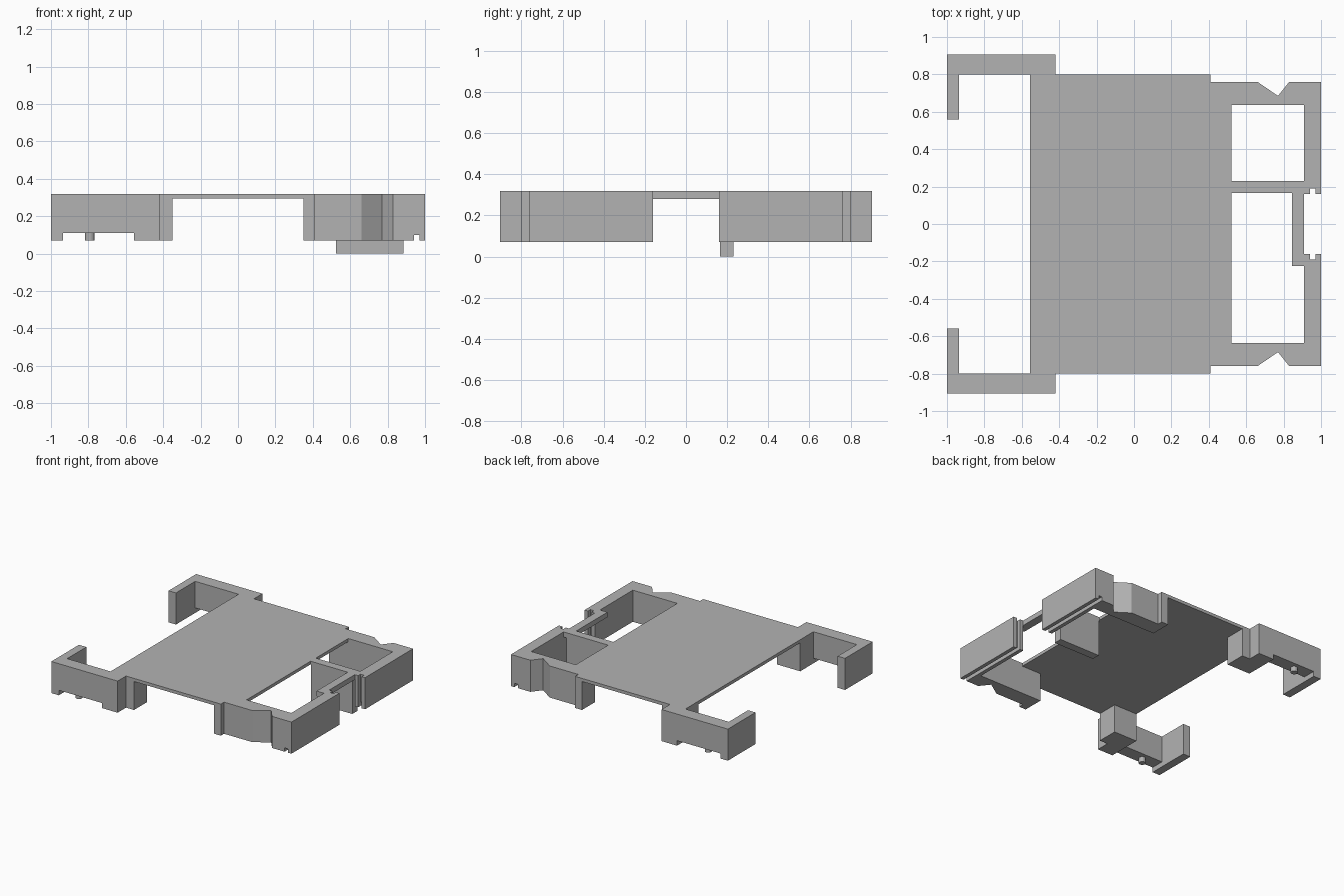
import bpy, bmesh, math

cube = bpy.data.objects.get("Cube")
if cube:
    bpy.data.objects.remove(cube, do_unlink=True)

grey = bpy.data.materials.new("plain grey")
grey.use_nodes = True
GREY = (0.45, 0.45, 0.45, 1)
grey.diffuse_color = GREY
grey.node_tree.nodes["Principled BSDF"].inputs["Base Color"].default_value = GREY

TOP, FOOT = 0.32, 0.07


def prism(name, outline, z0, z1, side=1):
    """Extrude an outline in x and y from z0 to z1; side -1 mirrors it in y."""
    bm = bmesh.new()
    face = bm.faces.new([bm.verts.new((x, y * side, z0)) for x, y in outline])
    new = bmesh.ops.extrude_face_region(bm, geom=[face])["geom"]
    bmesh.ops.translate(bm, vec=(0, 0, z1 - z0),
                        verts=[v for v in new if isinstance(v, bmesh.types.BMVert)])
    bmesh.ops.recalc_face_normals(bm, faces=bm.faces)
    mesh = bpy.data.meshes.new(name)
    bm.to_mesh(mesh)
    bm.free()
    mesh.materials.append(grey)
    obj = bpy.data.objects.new(name, mesh)
    bpy.context.collection.objects.link(obj)
    return obj


def box(name, x0, x1, y0, y1, z0, z1, side=1):
    return prism(name, [(x0, y0), (x1, y0), (x1, y1), (x0, y1)], z0, z1, side)


def cut(obj, cutter):
    """Subtract the cutter, keep the result as plain mesh, drop the cutter."""
    cutter.hide_render = True
    mod = obj.modifiers.new("cut", "BOOLEAN")
    mod.operation, mod.solver, mod.object = "DIFFERENCE", "EXACT", cutter
    graph = bpy.context.evaluated_depsgraph_get()
    mesh = bpy.data.meshes.new_from_object(obj.evaluated_get(graph))
    obj.modifiers.clear()
    obj.data = mesh
    bpy.data.objects.remove(cutter, do_unlink=True)


# Thin deck, narrowed where it meets the frames
prism("deck", [(-0.555, -0.8), (0.41, -0.8), (0.41, -0.76), (0.52, -0.76),
               (0.52, 0.76), (0.41, 0.76), (0.41, 0.8), (-0.555, 0.8)], 0.295, TOP)

for side, label in ((1, "back"), (-1, "front")):
    # Hooked bracket with its stepped leg
    bracket = prism(label + "_bracket",
                    [(-1, 0.56), (-0.935, 0.56), (-0.935, 0.8), (-0.555, 0.8),
                     (-0.555, 0.635), (-0.35, 0.635), (-0.35, 0.8), (-0.42, 0.8),
                     (-0.42, 0.905), (-1, 0.905)], FOOT, TOP, side)
    cut(bracket, box("bracket_cutter", -0.935, -0.555, 0.75, 1, 0, 0.11, side))

    # Small round peg below the bracket
    peg = [(-0.793 + 0.025 * math.cos(a * math.tau / 16),
            0.853 + 0.025 * math.sin(a * math.tau / 16)) for a in range(16)]
    prism(label + "_peg", peg, FOOT, 0.11, side)

    # Corner frame with a V notch outside and a slot in its end
    frame = prism(label + "_frame",
                  [(0.35, 0.635), (0.91, 0.635), (0.91, 0.16), (0.94, 0.16),
                   (0.94, 0.19), (0.97, 0.19), (0.97, 0.16), (1, 0.16),
                   (1, 0.76), (0.83, 0.76), (0.77, 0.685), (0.66, 0.76),
                   (0.41, 0.76), (0.41, 0.8), (0.35, 0.8)], FOOT, TOP, side)
    cut(frame, box("groove_cutter", 0.94, 0.97, 0.1, 1, 0, 0.1, side))

# Divider between the two openings, reaching the ground
box("divider", 0.525, 0.885, 0.165, 0.23, 0, TOP)
box("divider_end", 0.885, 0.91, 0.165, 0.23, 0.28, TOP)
box("divider_root", 0.52, 0.525, 0.165, 0.23, 0.295, TOP)

# Thin bar linking the frames
box("link_bar", 0.845, 0.91, -0.225, 0.165, 0.28, TOP)
